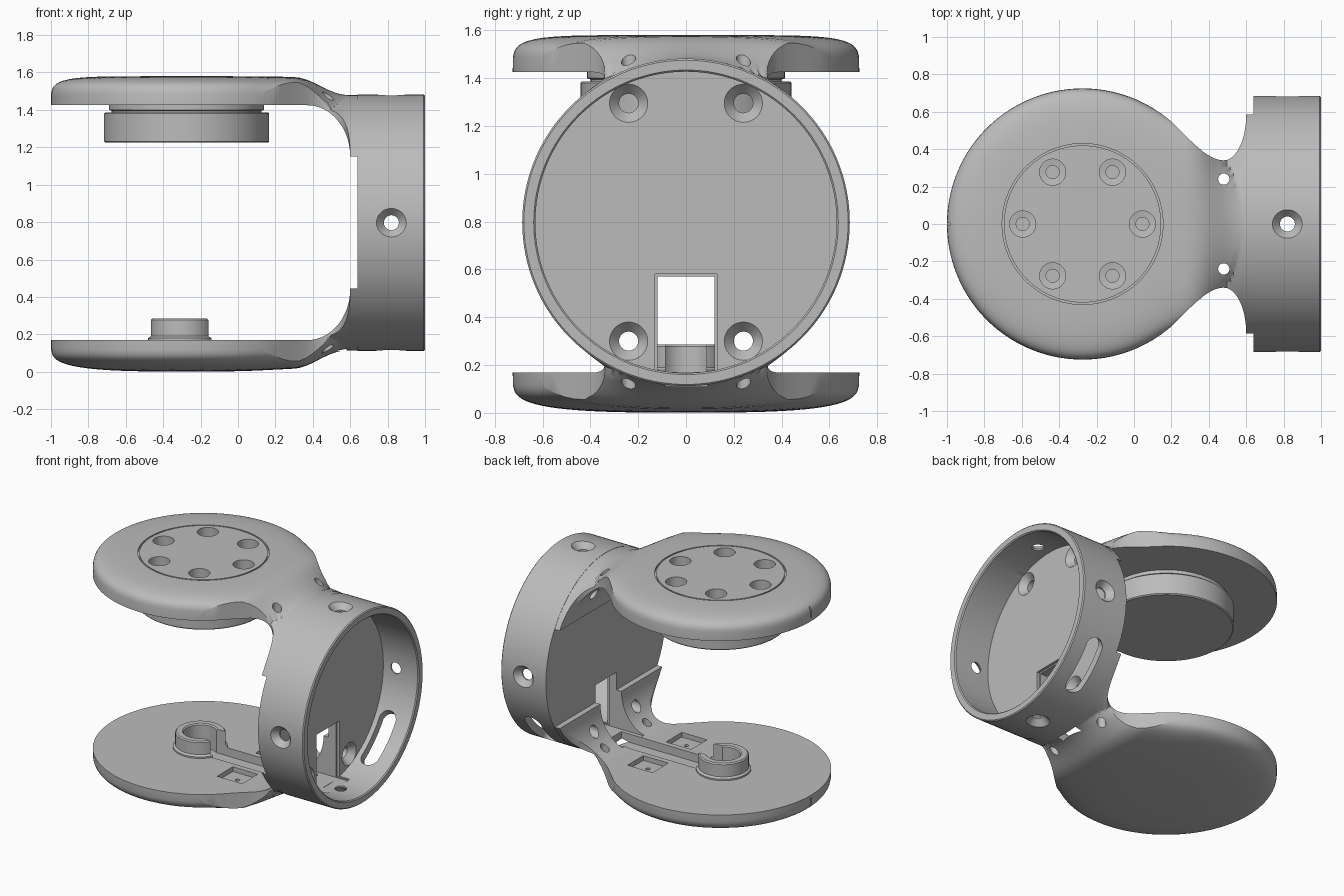
import bpy, bmesh
from math import sin, cos, pi, sqrt, hypot, radians
from mathutils import Matrix, Vector

cube = bpy.data.objects.get("Cube")
if cube:
    bpy.data.objects.remove(cube)

grey = bpy.data.materials.new("plain grey")
grey.use_nodes = True
grey.diffuse_color = (0.5, 0.5, 0.5, 1)
grey.node_tree.nodes["Principled BSDF"].inputs["Base Color"].default_value = (0.5, 0.5, 0.5, 1)

HUB = -0.275      # x of the disc axis
DISC_R = 0.725
MID = 0.797       # z of the mirror plane and the ring axis
RING_R = 0.685


def finish(name, bm):
    bmesh.ops.remove_doubles(bm, verts=bm.verts, dist=1e-5)
    bmesh.ops.dissolve_degenerate(bm, edges=bm.edges, dist=1e-6)
    bmesh.ops.recalc_face_normals(bm, faces=bm.faces)
    mesh = bpy.data.meshes.new(name)
    bm.to_mesh(mesh)
    bm.free()
    mesh.materials.append(grey)
    obj = bpy.data.objects.new(name, mesh)
    bpy.context.collection.objects.link(obj)
    return obj


def lathe(name, profile, loc=(0, 0, 0), axis=(0, 0, 1), closed=False, steps=64, stretch=0):
    """Revolve (radius, height) points about an axis; stretch makes a capsule."""
    bm = bmesh.new()
    vs = [bm.verts.new((r, 0, h)) for r, h in profile]
    es = [bm.edges.new(p) for p in zip(vs, vs[1:])]
    if closed:
        es.append(bm.edges.new((vs[-1], vs[0])))
    bmesh.ops.spin(bm, geom=vs + es, cent=(0, 0, 0), axis=(0, 0, 1),
                   angle=2 * pi, steps=steps, use_duplicate=False)
    bmesh.ops.remove_doubles(bm, verts=bm.verts, dist=1e-5)
    if stretch:
        for v in bm.verts:
            if abs(v.co.y) > 1e-4:
                v.co.y += stretch if v.co.y > 0 else -stretch
    turn = Vector((0, 0, 1)).rotation_difference(Vector(axis)).to_matrix().to_4x4()
    bm.transform(Matrix.Translation(loc) @ turn)
    return finish(name, bm)


def rod(r, length, loc, axis=(0, 0, 1), stretch=0):
    return lathe("cutter", [(0, 0), (r, 0), (r, length), (0, length)], loc, axis,
                 steps=32, stretch=stretch)


def drill(big, small, d1, d2, length, loc, axis):
    """Screw hole: wide mouth narrowing from depth d1 to d2."""
    return lathe("cutter", [(0, -0.05), (big, -0.05), (big, d1), (small, d2),
                            (small, length), (0, length)], loc, axis, steps=32)


def box(x0, x1, y0, y1, z0, z1):
    bm = bmesh.new()
    bmesh.ops.create_cube(bm, size=1)
    for v in bm.verts:
        v.co = (x1 if v.co.x > 0 else x0, y1 if v.co.y > 0 else y0, z1 if v.co.z > 0 else z0)
    return finish("cutter", bm)


def cut(obj, *cutters):
    for c in cutters:
        c.hide_render = True
        mod = obj.modifiers.new("cut", 'BOOLEAN')
        mod.operation, mod.solver, mod.object = 'DIFFERENCE', 'EXACT', c
        bpy.context.view_layer.objects.active = obj
        bpy.ops.object.modifier_apply(modifier=mod.name)
        bpy.data.objects.remove(c)


def smooth(u):
    u = min(1, max(0, u))
    return u * u * (3 - 2 * u)


def half_width(x):
    """Plan outline: disc, waist, then flare into the ring."""
    if x < 0.22:
        return sqrt(max(0, DISC_R ** 2 - (x - HUB) ** 2))
    if x < 0.48:
        u = (x - 0.22) / 0.26
        w = smooth(u)
        return 0.526 * (1 - w) + 0.34 * w - 0.245 * u * (1 - u) ** 2
    return 0.585 - 0.245 * sqrt(max(0, 1 - ((x - 0.48) / 0.12) ** 2))


def inner_z(x):
    return 1.15 + 0.275 * sqrt(max(0, 1 - (max(0, x - 0.37) / 0.23) ** 2))


def outer_z(x, y, height, p, q):
    dx = (x - HUB) * (1 - 0.15 * smooth((x - 0.1) / 0.3))
    rho = min(1, hypot(dx, y) / DISC_R)
    dome = 1.425 + height * (1 - rho ** p) ** (1 / q) if rho < 0.99999 else 1.425
    barrel = MID + sqrt((RING_R - 0.002) ** 2 - y * y) if abs(y) < 0.6 else dome
    s = smooth((x - 0.3) / 0.3)
    return max(inner_z(x), dome * (1 - s) + barrel * s)


def arm(name, height, p, q, flip):
    xs = [-1 + 1.37 * (1 - cos(pi / 2 * k / 48)) for k in range(49)]
    xs += [0.37 + 0.23 * sin(pi / 2 * k / 16) for k in range(1, 17)] + [0.66]
    ts = [sin(pi / 2 * k / 24) for k in range(-24, 25)]
    bm = bmesh.new()
    grids = []
    for side in range(2):
        grid = []
        for x in xs:
            row = []
            for t in ts:
                y = t * half_width(x)
                z = outer_z(x, y, height, p, q) if side else inner_z(x)
                row.append(bm.verts.new((x, y, 2 * MID - z if flip else z)))
            grid.append(row)
        grids.append(grid)
        for a, b in zip(grid, grid[1:]):
            for j in range(len(ts) - 1):
                bm.faces.new((a[j], a[j + 1], b[j + 1], b[j]))
    low, high = grids
    rims = [([r[k] for r in low], [r[k] for r in high]) for k in (0, -1)]
    for a, b in rims + [(low[-1], high[-1]), (low[0], high[0])]:
        for j in range(len(a) - 1):
            bm.faces.new((a[j], a[j + 1], b[j + 1], b[j]))
    return finish(name, bm)


# Round housing with a recess and a back wall
ring = lathe("ring_housing", [(0, 0.64), (RING_R, 0.64), (RING_R, 0.993), (0.678, 1),
                              (0.637, 1), (0.63, 0.993), (0.63, 0.72), (0, 0.72)],
             (0, 0, MID), (1, 0, 0), steps=128)
for d in [(0, 1, 0), (0, -1, 0), (0, 0, 1), (0, 0, -1)]:
    mouth = Vector((0.82, 0, MID)) + Vector(d) * RING_R
    cut(ring, drill(0.08, 0.04, 0, 0.045, 0.12, mouth, -Vector(d)))
slot_dir = Vector((0, cos(radians(45)), -sin(radians(45))))
cut(ring, rod(0.065, 0.4, Vector((0.82, 0, MID)) + slot_dir * 0.45, slot_dir, stretch=0.135))

# Upper and lower arms
upper = arm("upper_arm", 0.155, 6, 5, False)
lower = arm("lower_arm", 0.168, 3, 4.5, True)

# Wall screws run through the wall and the arm roots
for y in (-0.24, 0.24):
    for z, root in ((0.3, lower), (1.295, upper)):
        for part in (ring, root):
            cut(part, drill(0.08, 0.04, 0, 0.045, 0.4, (0.72, y, z), (-1, 0, 0)))
    for part, z in ((upper, 1.2), (lower, -0.1)):
        cut(part, rod(0.03, 0.5, (0.48, y, z)))

# Cable window and channel
for part in (ring, lower):
    cut(part, box(0.42, 0.8, -0.12, 0.12, 0.17, 0.57))
cut(ring, box(0.7, 0.8, -0.13, 0.13, 0.175, 0.58))
cut(lower, box(HUB, 0.58, -0.09, 0.09, 0.11, 0.5), rod(0.11, 0.3, (-0.3, 0, 0.11)))

# Pockets beside the channel
for s in (-1, 1):
    ys = sorted((s * 0.13, s * 0.31))
    cut(lower, box(0.05, 0.25, *ys, 0.135, 0.3), rod(0.015, 0.1, (0.15, s * 0.22, 0.1)))

# Upper disc: seam, screw holes and slit
cut(upper, lathe("cutter", [(0.42, 1.565), (0.43, 1.565), (0.43, 1.62), (0.42, 1.62)],
                 (HUB, 0, 0), closed=True, steps=96))
for k in range(6):
    a = k * pi / 3
    cut(upper, drill(0.07, 0.035, 0.1, 0.105, 0.14,
                     (HUB + 0.32 * cos(a), 0.32 * sin(a), 1.58), (0, 0, -1)))
cut(upper, box(-0.975, -0.7, -0.005, 0.005, 1.562, 1.62),
    box(-1.05, -0.985, -0.005, 0.005, 1.45, 1.62))
cut(lower, box(-1.05, -0.985, -0.005, 0.005, -0.1, 0.15))

# Pivot drum under the upper disc
drum = lathe("pivot_drum", [(0, 1.225), (0.435, 1.225), (0.442, 1.232), (0.442, 1.38),
                            (0.437, 1.385), (0.4, 1.385), (0.4, 1.395), (0.415, 1.4),
                            (0.415, 1.43), (0, 1.43)], (HUB, 0, 0), steps=96)

# Split collar on the lower disc
collar = lathe("split_collar", [(0.11, 0.12), (0.18, 0.12), (0.18, 0.18), (0.165, 0.19),
                                (0.165, 0.277), (0.157, 0.285), (0.118, 0.285), (0.11, 0.277)],
               (-0.3, 0, 0), closed=True)
cut(collar, box(-0.3, 0, -0.085, 0.085, 0, 0.4))

for obj in (ring, upper, lower, drum, collar):
    bpy.ops.object.select_all(action='DESELECT')
    obj.select_set(True)
    bpy.context.view_layer.objects.active = obj
    bpy.ops.object.shade_smooth_by_angle(angle=radians(32))
